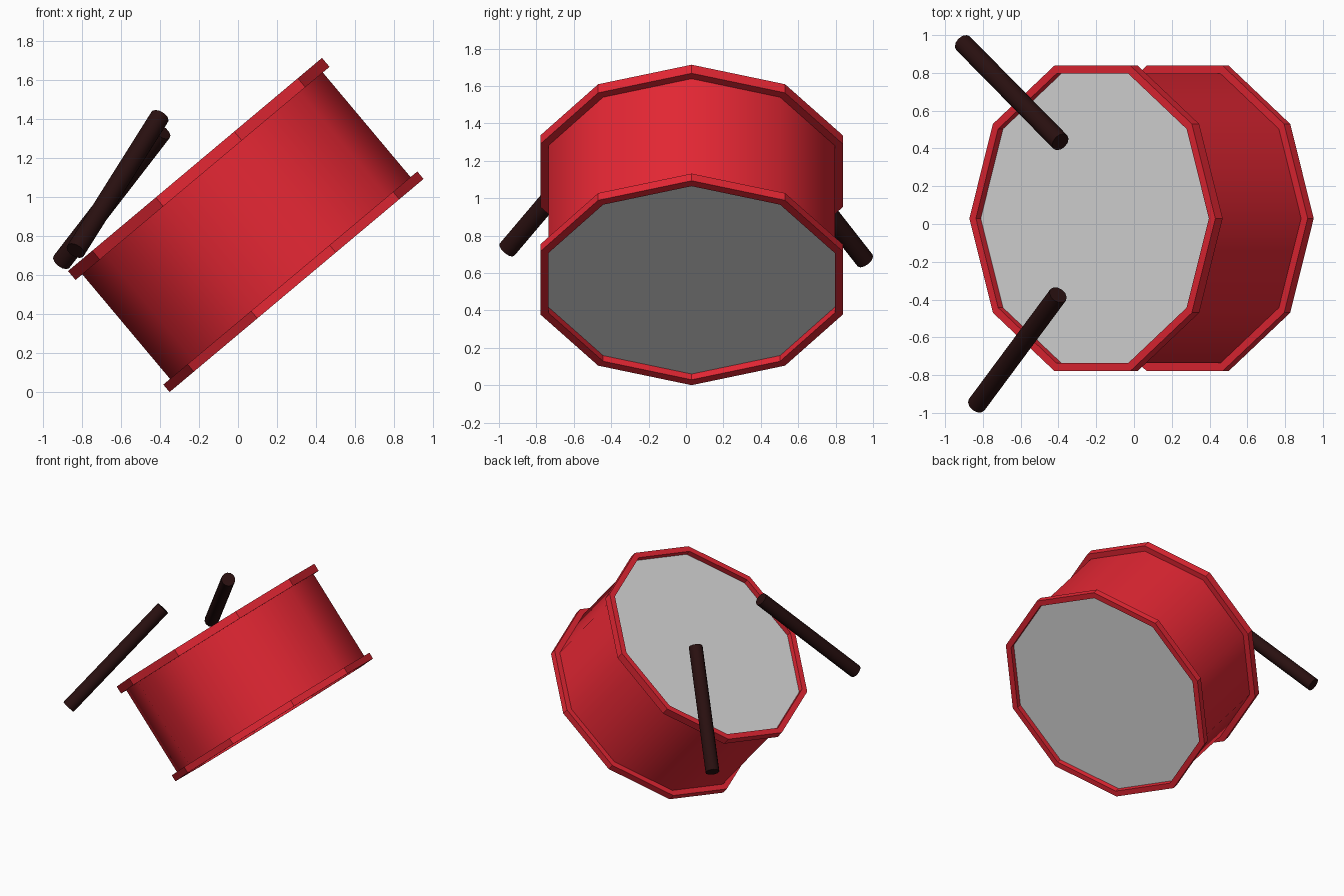
import bpy, bmesh, math
from mathutils import Matrix, Vector

if "Cube" in bpy.data.objects:
    bpy.data.objects.remove(bpy.data.objects["Cube"])


def material(name, rgb):
    m = bpy.data.materials.new(name)
    m.diffuse_color = (*rgb, 1.0)
    m.use_nodes = True
    m.node_tree.nodes["Principled BSDF"].inputs["Base Color"].default_value = m.diffuse_color
    return m


RED = material("drum red", (0.78, 0.02, 0.034))
SKIN = material("drum skin grey", (0.72, 0.72, 0.72))
WOOD = material("dark wood", (0.022, 0.005, 0.005))

SIDES = 10
R_RIM, R_BODY, HALF = 0.85, 0.805, 0.405
TILT = Matrix.Translation((0.04, 0.03, 0.857)) @ Matrix.Rotation(math.radians(-40), 4, 'Y')


def finish(name, bm, mat, matrix, smooth=None):
    bmesh.ops.recalc_face_normals(bm, faces=bm.faces[:])
    me = bpy.data.meshes.new(name)
    bm.to_mesh(me)
    bm.free()
    me.materials.append(mat)
    ob = bpy.data.objects.new(name, me)
    bpy.context.collection.objects.link(ob)
    ob.matrix_world = matrix
    if smooth:
        bpy.ops.object.select_all(action='DESELECT')
        ob.select_set(True)
        bpy.context.view_layer.objects.active = ob
        bpy.ops.object.shade_smooth_by_angle(angle=math.radians(smooth))
    return ob


def ring_of(bm, r, z):
    return [bm.verts.new((r * math.cos(math.tau * i / SIDES),
                          r * math.sin(math.tau * i / SIDES), z)) for i in range(SIDES)]


def lathe(name, profile, mat, closed, smooth=None):
    """Turn a (radius, height) profile into a ten-sided part."""
    bm = bmesh.new()
    rings = [ring_of(bm, r, z) for r, z in profile]
    pairs = list(zip(rings, rings[1:])) + ([(rings[-1], rings[0])] if closed else [])
    for a, b in pairs:
        for i in range(SIDES):
            j = (i + 1) % SIDES
            bm.faces.new((a[i], a[j], b[j], b[i]))
    return finish(name, bm, mat, TILT, smooth)


# Shell
lathe("drum_shell", [(R_BODY, -HALF + 0.04), (R_BODY, HALF - 0.04)], RED, False, 45)

# Rims and recessed skins at both ends
for label, s, thick in (("top", 1, 0.06), ("bottom", -1, 0.05)):
    lathe(label + "_rim", [(R_BODY, s * HALF), (R_RIM, s * HALF),
                           (R_RIM, s * (HALF - thick)), (R_BODY, s * (HALF - thick))], RED, True)
    bm = bmesh.new()
    verts = ring_of(bm, R_BODY, s * (HALF - 0.04))
    face = bm.faces.new(verts if s > 0 else verts[::-1])
    me = bpy.data.meshes.new(label + "_skin")
    bm.to_mesh(me)
    bm.free()
    me.materials.append(SKIN)
    skin = bpy.data.objects.new(label + "_skin", me)
    bpy.context.collection.objects.link(skin)
    skin.matrix_world = TILT

# Drumsticks
for name, a, b in (("left_drumstick", (-0.905, 0.957, 0.668), (-0.39, 0.434, 1.335)),
                   ("right_drumstick", (-0.833, -0.957, 0.725), (-0.402, -0.376, 1.41))):
    a, b = Vector(a), Vector(b)
    bm = bmesh.new()
    bmesh.ops.create_cone(bm, cap_ends=True, segments=12, radius1=0.051,
                          radius2=0.051, depth=(b - a).length)
    rot = (b - a).to_track_quat('Z', 'Y').to_matrix().to_4x4()
    finish(name, bm, WOOD, Matrix.Translation((a + b) / 2) @ rot, 40)
